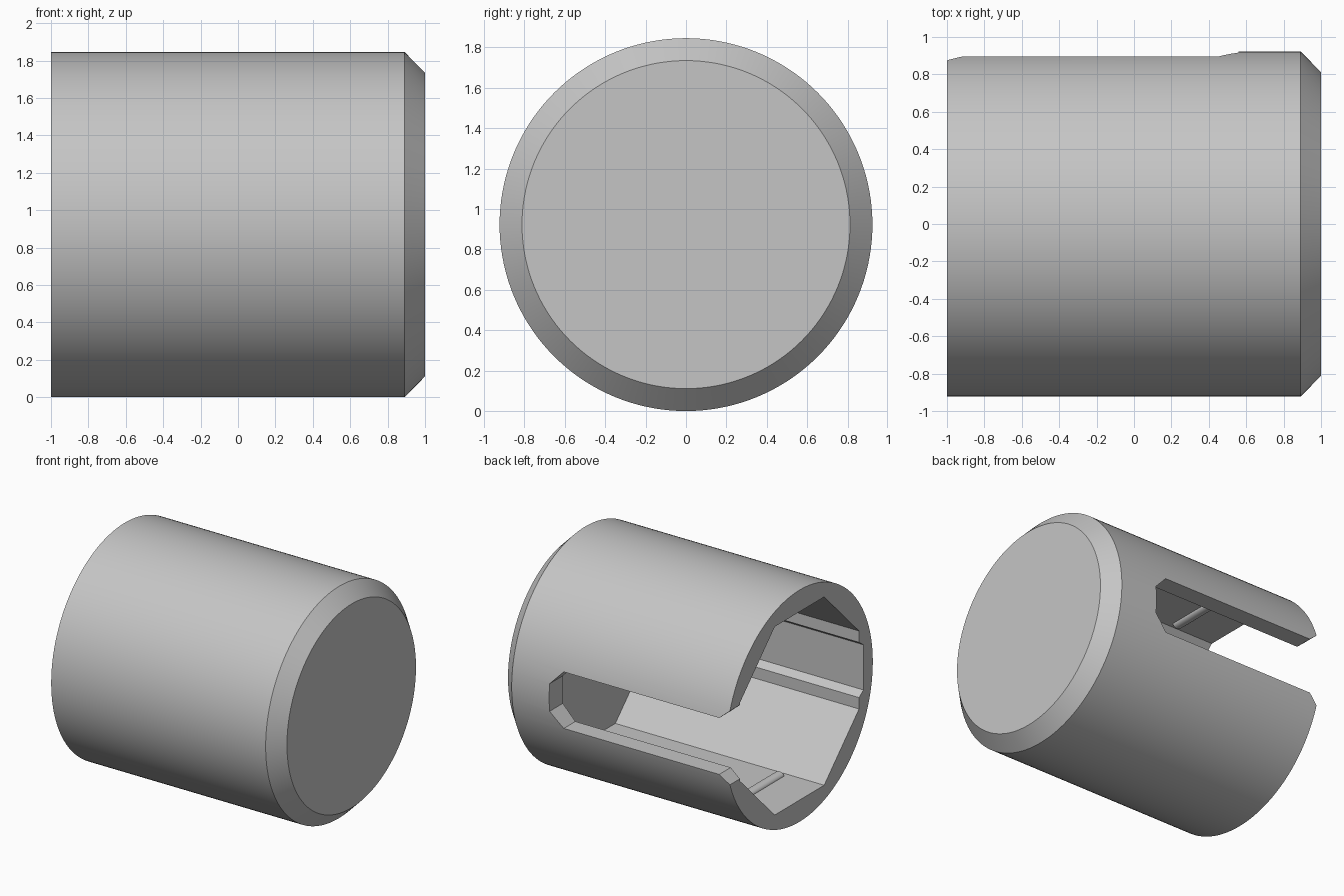
import bpy, bmesh, math
from mathutils import Vector

if "Cube" in bpy.data.objects:
    bpy.data.objects.remove(bpy.data.objects["Cube"], do_unlink=True)

RADIUS = 0.923
APOTHEM = 0.75          # half width of the octagonal bore
SEGMENTS = 144

grey = bpy.data.materials.new("plain grey")
grey.use_nodes = True
colour = (0.56, 0.56, 0.56, 1)
grey.diffuse_color = colour
grey.node_tree.nodes["Principled BSDF"].inputs["Base Color"].default_value = colour


def make_object(name, bm):
    bmesh.ops.recalc_face_normals(bm, faces=bm.faces[:])
    mesh = bpy.data.meshes.new(name)
    bm.to_mesh(mesh)
    bm.free()
    mesh.materials.append(grey)
    obj = bpy.data.objects.new(name, mesh)
    bpy.context.collection.objects.link(obj)
    return obj


def prism(name, points, travel):
    """Extrude a closed outline of 3D points along a vector."""
    bm = bmesh.new()
    face = bm.faces.new([bm.verts.new(p) for p in points])
    extruded = bmesh.ops.extrude_face_region(bm, geom=[face])["geom"]
    moved = [g for g in extruded if isinstance(g, bmesh.types.BMVert)]
    bmesh.ops.translate(bm, verts=moved, vec=Vector(travel))
    return make_object(name, bm)


def smooth(obj):
    bpy.ops.object.select_all(action="DESELECT")
    obj.select_set(True)
    bpy.context.view_layer.objects.active = obj
    bpy.ops.object.shade_smooth_by_angle(angle=math.radians(20))


# Outer shell: lathed rings along x with a chamfer at the closed end
bm = bmesh.new()
rings = []
for x, r in ((-1, RADIUS), (0.89, RADIUS), (1, 0.812)):
    angles = [math.tau * i / SEGMENTS for i in range(SEGMENTS)]
    rings.append([bm.verts.new((x, r * math.cos(a), RADIUS + r * math.sin(a))) for a in angles])
for a, b in zip(rings, rings[1:]):
    for i in range(SEGMENTS):
        j = (i + 1) % SEGMENTS
        bm.faces.new((a[i], a[j], b[j], b[i]))
bm.faces.new(rings[0])
bm.faces.new(rings[-1])
body = make_object("cap_body", bm)

# Octagonal bore with a shallow flared groove along the front wall
half = APOTHEM * math.tan(math.pi / 8)
right_side = [(half, APOTHEM), (APOTHEM, half), (APOTHEM, -half), (half, -APOTHEM)]
left_side = [(-y, z) for y, z in reversed(right_side)]
groove = [(-APOTHEM, -0.22), (-0.805, -0.18), (-0.805, 0.18), (-APOTHEM, 0.22)]
outline = right_side + left_side[:2] + groove + left_side[2:]
bore = prism("bore_cutter", [(-1.1, y, RADIUS + z) for y, z in outline], (1.94, 0, 0))

# Side slot with a flared mouth and a chamfered end
upper = [(-1.1, 0.38), (-0.92, 0.225), (0.45, 0.225), (0.56, 0.11)]
outline = upper + [(x, -z) for x, z in reversed(upper)]
slot = prism("slot_cutter", [(x, 0.4, RADIUS + z) for x, z in outline], (0, 0.8, 0))

for cutter in (bore, slot):
    mod = body.modifiers.new(cutter.name, "BOOLEAN")
    mod.operation = "DIFFERENCE"
    mod.solver = "EXACT"
    mod.object = cutter

# Bake the cuts and drop the cutters
depsgraph = bpy.context.evaluated_depsgraph_get()
cut_mesh = bpy.data.meshes.new_from_object(body.evaluated_get(depsgraph))
body.modifiers.clear()
body.data = cut_mesh
for cutter in (bore, slot):
    bpy.data.objects.remove(cutter, do_unlink=True)
smooth(body)

# Low rounded snap ridges on the bore's floor and ceiling
for name, side in (("lower_snap_ridge", -1), ("upper_snap_ridge", 1)):
    arc = [math.pi * i / 12 for i in range(13)]
    pts = [(-0.635 + 0.04 * math.cos(a), -0.27,
            RADIUS + side * (APOTHEM + 0.002 - 0.03 * math.sin(a))) for a in arc]
    smooth(prism(name, pts, (0, 0.54, 0)))
